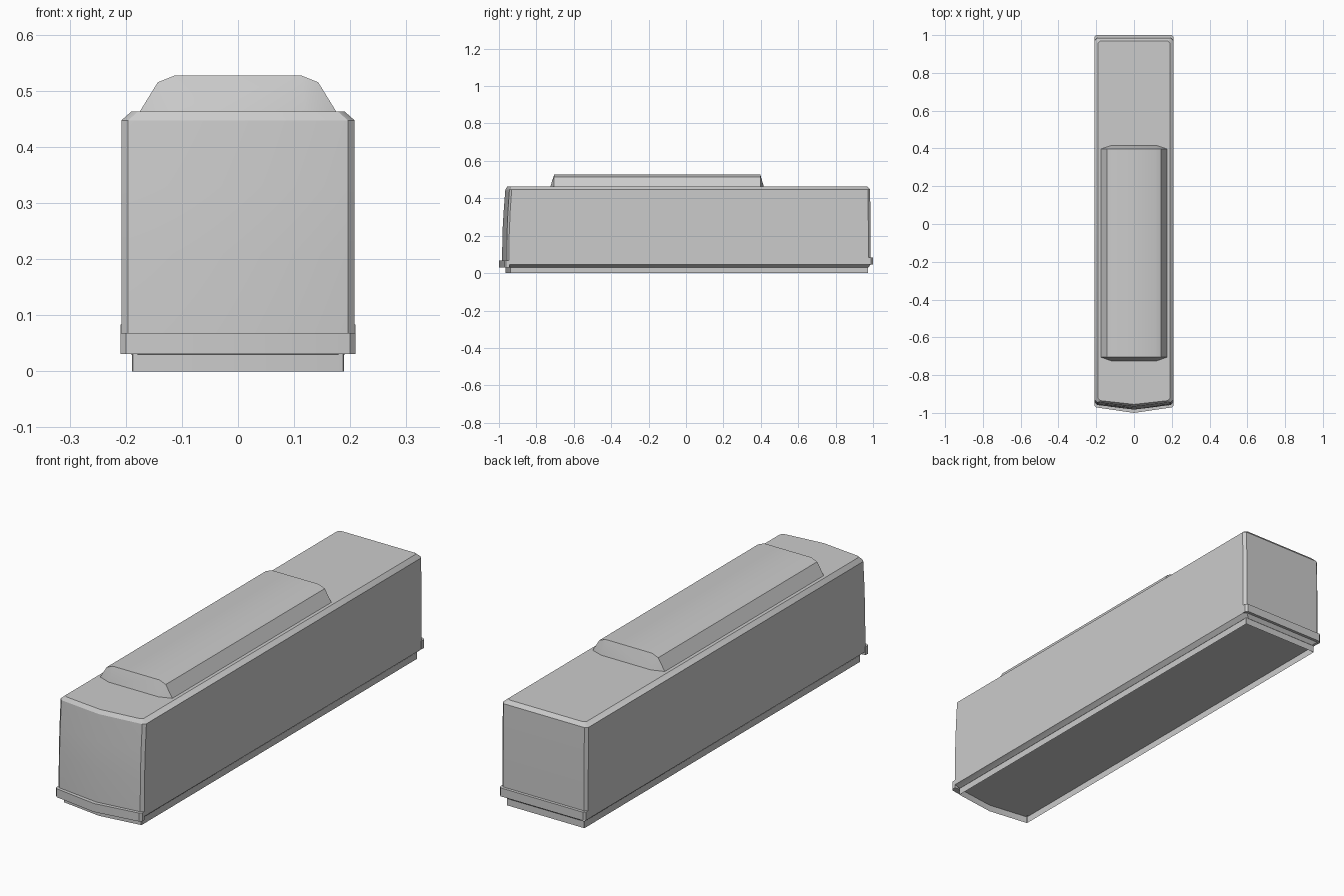
import bpy, bmesh, math

if "Cube" in bpy.data.objects:
    bpy.data.objects.remove(bpy.data.objects["Cube"])


def finish(bm, name):
    bmesh.ops.recalc_face_normals(bm, faces=bm.faces)
    mesh = bpy.data.meshes.new(name)
    bm.to_mesh(mesh)
    bm.free()
    ob = bpy.data.objects.new(name, mesh)
    bpy.context.collection.objects.link(ob)
    bpy.ops.object.select_all(action='DESELECT')
    ob.select_set(True)
    bpy.context.view_layer.objects.active = ob
    bpy.ops.object.shade_smooth_by_angle(angle=math.radians(30))
    return ob


def plan(hw, side, centre, back, c):
    """Plan outline: bowed front, flat back, chamfered corners."""
    half = [(hw - c, side), (hw, side + c), (hw, back - c), (hw - c, back)]
    return [(0, centre)] + half + [(-x, y) for x, y in reversed(half)]


def loft(name, rings, cap_bottom=True, cap_top=True):
    """Join (z, outline) rings upward into one shell."""
    bm = bmesh.new()
    loops = [[bm.verts.new((x, y, z)) for x, y in pts] for z, pts in rings]
    for a, b in zip(loops, loops[1:]):
        n = len(a)
        for i in range(n):
            bm.faces.new((a[i], a[(i + 1) % n], b[(i + 1) % n], b[i]))
    if cap_bottom:
        bm.faces.new(loops[0][::-1])
    if cap_top:
        bm.faces.new(loops[-1])
    return finish(bm, name)


# main body: z, half width, front corner y, front centre y, back y
levels = [(0.030, 0.190, -0.940, -0.965, 0.975),
          (0.046, 0.208, -0.958, -0.983, 0.987),
          (0.210, 0.208, -0.957, -0.982, 0.987),
          (0.330, 0.208, -0.952, -0.975, 0.986),
          (0.447, 0.208, -0.944, -0.966, 0.984),
          (0.463, 0.190, -0.935, -0.955, 0.970)]
loft("body", [(z, plan(hw, s, c, b, 0.012)) for z, hw, s, c, b in levels])

# open skirt below the body
skirt = plan(0.189, -0.939, -0.964, 0.974, 0.002)
loft("skirt", [(0.0, skirt), (0.031, skirt)], False, False)

# bumpers wrapping both ends
front = [(0, -1.0), (0.200, -0.971), (0.209, -0.962), (0.209, -0.945),
         (0, -0.945), (-0.209, -0.945), (-0.209, -0.962), (-0.200, -0.971)]
loft("front_bumper", [(0.031, front), (0.068, front)])
rear = [(0.209, 0.972), (0.209, 0.990), (0.200, 1.0),
        (-0.200, 1.0), (-0.209, 0.990), (-0.209, 0.972)]
loft("rear_bumper", [(0.046, rear), (0.083, rear)])

# roof unit: extruded profile with slanted, faceted ends
bm = bmesh.new()
half = [(0.175, 0.463), (0.143, 0.515), (0.113, 0.527)]
profile = half + [(-x, z) for x, z in reversed(half)]
ends = []
for y, tip in ((-0.705, -0.725), (0.397, 0.416)):
    ring = [bm.verts.new((x, y, z)) for x, z in profile]
    toe = [bm.verts.new((x, tip, 0.463)) for x in (0.12, -0.12)]
    bm.faces.new((ring[0], ring[1], toe[0]))
    bm.faces.new((ring[1], ring[2], toe[0]))
    bm.faces.new((ring[2], ring[3], toe[1], toe[0]))
    bm.faces.new((ring[3], ring[4], toe[1]))
    bm.faces.new((ring[4], ring[5], toe[1]))
    ends.append((ring, toe))
(a, ta), (b, tb) = ends
for i in range(5):
    bm.faces.new((a[i], a[i + 1], b[i + 1], b[i]))
bm.faces.new((a[0], ta[0], ta[1], a[5], b[5], tb[1], tb[0], b[0]))
finish(bm, "roof_unit")
